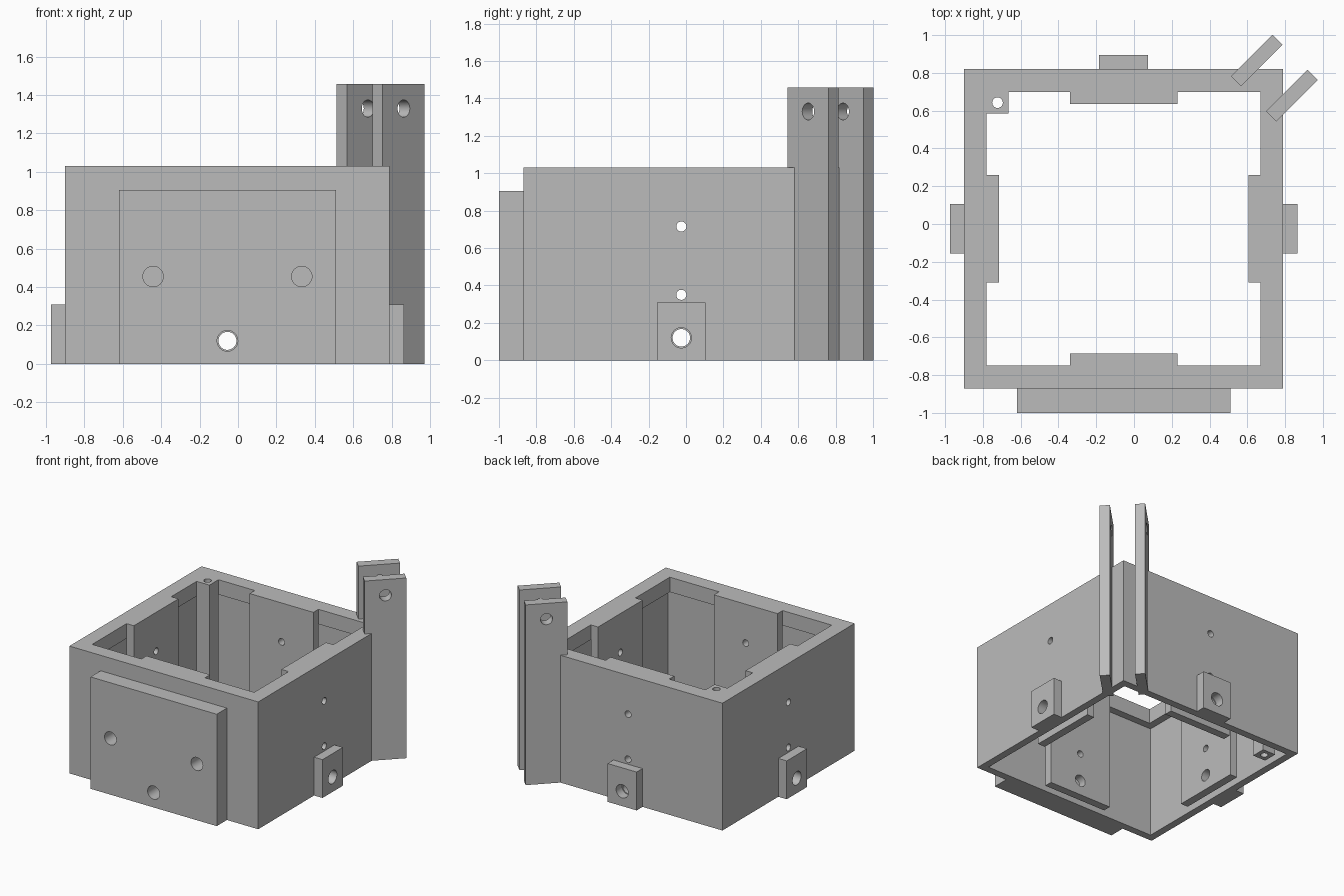
import bpy
import bmesh
from math import radians
from mathutils import Matrix, Vector

if "Cube" in bpy.data.objects:
    bpy.data.objects.remove(bpy.data.objects["Cube"], do_unlink=True)

# One plain grey
GREY = (0.5, 0.5, 0.5, 1)
grey = bpy.data.materials.new("plain_grey")
grey.use_nodes = True
grey.diffuse_color = GREY
grey.node_tree.nodes["Principled BSDF"].inputs["Base Color"].default_value = GREY

CENTRE = Matrix.Translation((-0.055, -0.025, 0))
HALF = 0.845        # half width of the square housing
HEIGHT = 1.03
LIP_BOTTOM = 0.91
LIP, WALL = 0.12, 0.06


def make_object(name, bm):
    mesh = bpy.data.meshes.new(name)
    bm.to_mesh(mesh)
    bm.free()
    obj = bpy.data.objects.new(name, mesh)
    bpy.context.collection.objects.link(obj)
    mesh.materials.append(grey)
    return obj


def box(name, low, high, matrix):
    low, high = Vector(low), Vector(high)
    bm = bmesh.new()
    place = matrix @ Matrix.Translation((low + high) / 2) @ Matrix.Diagonal((*(high - low), 1))
    bmesh.ops.create_cube(bm, size=1, matrix=place)
    return make_object(name, bm)


def rod(location, radius, length, matrix, upright=False):
    """Hole cutter, running along local y unless upright."""
    bm = bmesh.new()
    turn = Matrix() if upright else Matrix.Rotation(radians(90), 4, "X")
    bmesh.ops.create_cone(bm, cap_ends=True, segments=32, radius1=radius, radius2=radius,
                          depth=length, matrix=matrix @ Matrix.Translation(location) @ turn)
    return make_object("hole_cutter", bm)


def cut(obj, cutters):
    """Subtract the cutters, bake the result and discard them."""
    for cutter in cutters:
        mod = obj.modifiers.new("cut", "BOOLEAN")
        mod.operation, mod.solver, mod.object = "DIFFERENCE", "EXACT", cutter
        cutter.hide_render = True
    bpy.context.view_layer.update()
    baked = bpy.data.meshes.new_from_object(obj.evaluated_get(bpy.context.evaluated_depsgraph_get()))
    obj.modifiers.clear()
    obj.data = baked
    for cutter in cutters:
        bpy.data.objects.remove(cutter, do_unlink=True)
    bpy.ops.object.select_all(action="DESELECT")
    obj.select_set(True)
    bpy.context.view_layer.objects.active = obj
    bpy.ops.object.shade_smooth_by_angle(angle=radians(30))


def wall_holes(matrix):
    """One large and two small holes passing straight across the housing."""
    return [rod((0, 0, z), r, 3, matrix) for z, r in ((0.12, 0.047), (0.35, 0.027), (0.715, 0.027))]


# Thin-walled housing with a thicker lip round the top opening
housing = box("housing", (-HALF, -HALF, 0), (HALF, HALF, HEIGHT), CENTRE)
inner, opening = HALF - WALL, HALF - LIP
cutters = [
    box("cavity_cutter", (-inner, -inner, -0.2), (inner, inner, LIP_BOTTOM), CENTRE),
    box("opening_cutter", (-opening, -opening, 0.5), (opening, opening, 1.3), CENTRE),
]
cutters += wall_holes(CENTRE)
cutters += wall_holes(CENTRE @ Matrix.Rotation(radians(90), 4, "Z"))
cut(housing, cutters)

# On each wall: a hanging inner plate, and a mounting block outside
for side, angle in (("back", 0), ("right", 90), ("front", 180), ("left", 270)):
    frame = CENTRE @ Matrix.Rotation(radians(angle), 4, "Z")
    plate = box(side + "_inner_plate", (-0.285, opening - 0.065, 0), (0.285, opening, HEIGHT), frame)
    cut(plate, wall_holes(frame))
    bolt_hole = rod((0, 1, 0.12), 0.054, 0.8, frame)
    if side == "front":
        block = box("front_mounting_plate", (-0.565, HALF, 0), (0.565, HALF + 0.13, 0.905), frame)
        cut(block, [bolt_hole] + [rod((x, 1, 0.455), 0.053, 0.8, frame) for x in (-0.387, 0.387)])
    else:
        block = box(side + "_mounting_block", (-0.13, HALF, 0), (0.13, HALF + 0.075, 0.31), frame)
        cut(block, [bolt_hole])

# Square corner post with a vertical screw hole
post = box("corner_post", (-opening, opening - 0.115, 0), (0.115 - opening, opening, HEIGHT), CENTRE)
cut(post, [rod((0.0575 - opening, opening - 0.0575, 0.5), 0.028, 2, CENTRE, upright=True)])

# Pair of tall hinge arms, set diagonally on the back corner
corner = Matrix.Translation((0.743, 0.773, 0)) @ Matrix.Rotation(radians(45), 4, "Z")
for name, y in (("left_hinge_arm", -0.1315), ("right_hinge_arm", 0.1315)):
    arm = box(name, (-0.155, y - 0.038, 0), (0.155, y + 0.038, 1.458), corner)
    cut(arm, [rod((0, y, 1.33), 0.045, 0.3, corner)])
